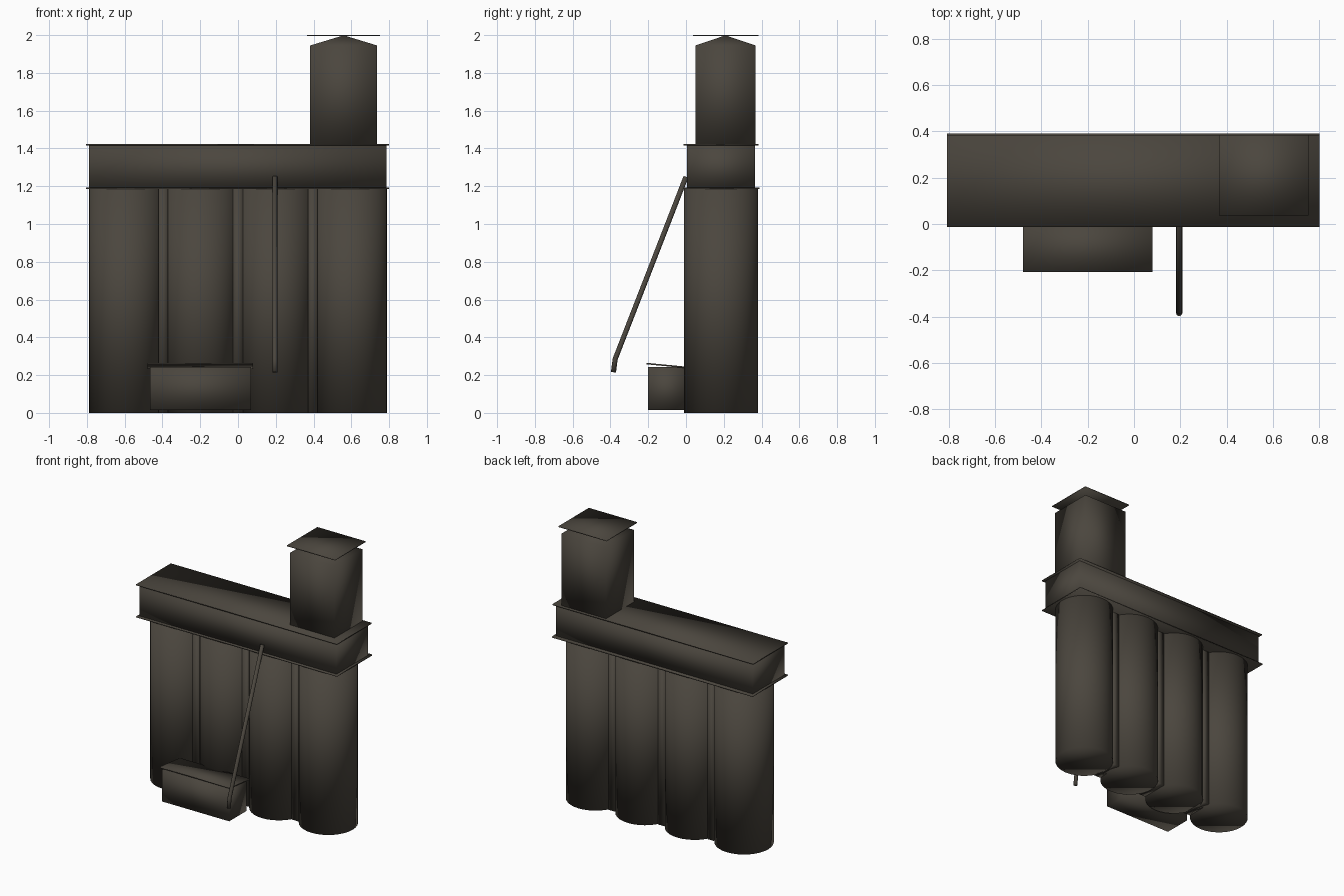
import bpy, bmesh, math
from mathutils import Vector

if "Cube" in bpy.data.objects:
    bpy.data.objects.remove(bpy.data.objects["Cube"])

concrete = bpy.data.materials.new("dark_concrete")
concrete.diffuse_color = (0.07, 0.061, 0.048, 1)
concrete.use_nodes = True
concrete.node_tree.nodes["Principled BSDF"].inputs["Base Color"].default_value = concrete.diffuse_color


def finish(name, bm):
    """Turn a bmesh into a softly shaded object."""
    bmesh.ops.recalc_face_normals(bm, faces=bm.faces)
    for f in bm.faces:
        f.smooth = True
    me = bpy.data.meshes.new(name)
    bm.to_mesh(me)
    bm.free()
    me.materials.append(concrete)
    ob = bpy.data.objects.new(name, me)
    bpy.context.collection.objects.link(ob)
    return ob


def box(name, x, y, z):
    """Box from (min, max) ranges on each axis."""
    bm = bmesh.new()
    bmesh.ops.create_cube(bm, size=1)
    for v in bm.verts:
        v.co = [r[0] + (c + 0.5) * (r[1] - r[0]) for c, r in zip(v.co, (x, y, z))]
    return finish(name, bm)


def cylinder(name, cx, cy, r, z0, z1, sides=32):
    bm = bmesh.new()
    bmesh.ops.create_cone(bm, cap_ends=True, segments=sides,
                          radius1=r, radius2=r, depth=z1 - z0)
    bmesh.ops.translate(bm, verts=bm.verts, vec=(cx, cy, (z0 + z1) / 2))
    return finish(name, bm)


# Row of storage silos
for i, x in enumerate((-0.594, -0.198, 0.198, 0.594)):
    cylinder(f"silo_{i + 1}", x, 0.185, 0.195, 0, 1.188)

# Narrow fillers between neighbouring silos
for i, x in enumerate((-0.396, 0, 0.396)):
    box(f"silo_joint_{i + 1}", (x - 0.026, x + 0.026), (0.085, 0.285), (0, 1.188))

# Long gallery with overhanging plates below and above
box("gallery", (-0.79, 0.785), (0.005, 0.365), (1.185, 1.42))
box("gallery_floor", (-0.806, 0.8), (-0.012, 0.39), (1.184, 1.192))
box("gallery_roof", (-0.806, 0.8), (-0.012, 0.383), (1.416, 1.424))

# Head tower closed by a low pyramid
tower_x, tower_y = (0.382, 0.737), (0.05, 0.368)
bm = bmesh.new()
rings = [[bm.verts.new((x, y, z)) for x, y in (
    (tower_x[0], tower_y[0]), (tower_x[1], tower_y[0]),
    (tower_x[1], tower_y[1]), (tower_x[0], tower_y[1]))] for z in (1.42, 1.945)]
apex = bm.verts.new((sum(tower_x) / 2, sum(tower_y) / 2, 1.999))
bm.faces.new(rings[0][::-1])
for i in range(4):
    j = (i + 1) % 4
    bm.faces.new((rings[0][i], rings[0][j], rings[1][j], rings[1][i]))
    bm.faces.new((rings[1][i], rings[1][j], apex))
finish("head_tower", bm)

# Flat cover resting on the tower's peak
box("tower_cover", (0.366, 0.752), (0.036, 0.384), (1.994, 2.0))

# Loading shed with a tilted roof
box("loading_shed", (-0.467, 0.07), (-0.2, 0), (0.015, 0.243))
roof = box("shed_roof", (-0.48, 0.08), (-0.208, 0.02), (0.235, 0.243))
for v in roof.data.vertices:
    if v.co.y < -0.1:
        v.co.z += 0.022

# Sloping delivery spout with a short downturned end
path = [Vector(p) for p in ((0.195, 0.0, 1.25), (0.195, -0.375, 0.285), (0.195, -0.384, 0.215))]
radius, sides = 0.0135, 12
bm = bmesh.new()
rings = []
for i, p in enumerate(path):
    d = (path[min(i + 1, 2)] - path[max(i - 1, 0)]).normalized()
    if i == 1:
        d = ((path[1] - path[0]).normalized() + (path[2] - path[1]).normalized()).normalized()
    side = Vector((1, 0, 0))
    up = side.cross(d)
    rings.append([bm.verts.new(p + radius * (side * math.cos(a) + up * math.sin(a)))
                  for a in (2 * math.pi * k / sides for k in range(sides))])
for a, b in zip(rings, rings[1:]):
    for k in range(sides):
        n = (k + 1) % sides
        bm.faces.new((a[k], a[n], b[n], b[k]))
bm.faces.new(rings[0])
bm.faces.new(rings[-1])
finish("delivery_spout", bm)
